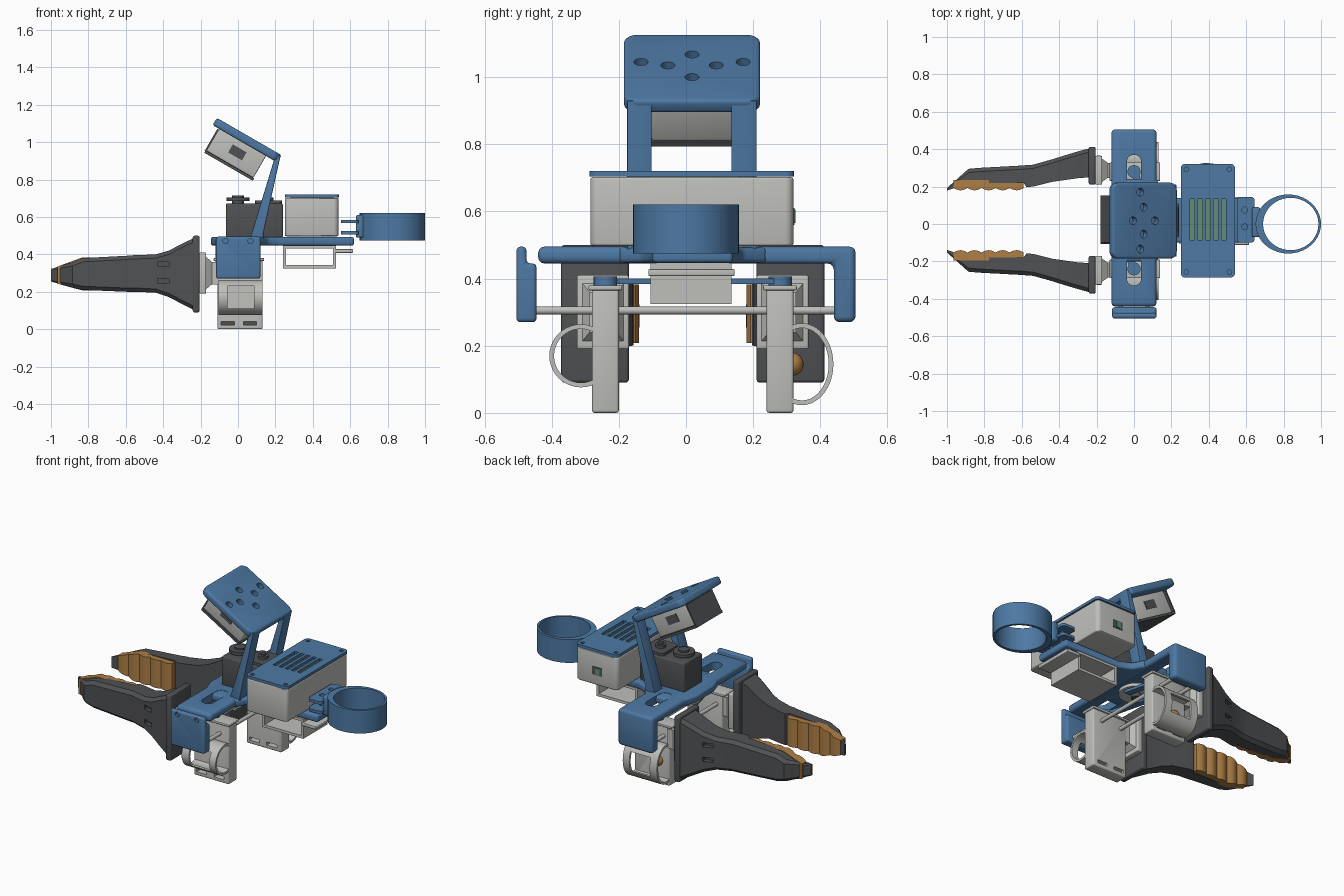
import bpy, bmesh
from math import cos, sin, pi, radians
from mathutils import Matrix, Vector

cube = bpy.data.objects.get("Cube")
if cube:
    bpy.data.objects.remove(cube)


def material(name, r, g, b):
    m = bpy.data.materials.new(name)
    m.use_nodes = True
    m.diffuse_color = (r, g, b, 1)
    m.node_tree.nodes["Principled BSDF"].inputs["Base Color"].default_value = (r, g, b, 1)
    return m


BLUE = material("blue plastic", .075, .19, .37)
LIGHT = material("light grey plastic", .52, .52, .5)
DARK = material("dark grey plastic", .08, .083, .088)
ORANGE = material("orange rubber", .42, .21, .06)
GREEN = material("circuit green", .13, .27, .18)
MID = .02          # the hands mirror about this y
parts = []


# --- helpers ---
def bake(obj):
    graph = bpy.context.evaluated_depsgraph_get()
    mesh = bpy.data.meshes.new_from_object(obj.evaluated_get(graph))
    obj.modifiers.clear()
    obj.data = mesh


def finish(name, bm, mat, bevel=0, frame=None):
    bmesh.ops.recalc_face_normals(bm, faces=bm.faces)
    if frame:
        bm.transform(frame)
    mesh = bpy.data.meshes.new(name)
    bm.to_mesh(mesh)
    bm.free()
    mesh.materials.append(mat)
    obj = bpy.data.objects.new(name, mesh)
    bpy.context.collection.objects.link(obj)
    if bevel:
        mod = obj.modifiers.new("round", "BEVEL")
        mod.width, mod.segments, mod.limit_method = bevel, 3, "ANGLE"
        bake(obj)
    parts.append(obj)
    return obj


def along(axis, p, q, t):
    return {"x": (t, p, q), "y": (p, t, q), "z": (p, q, t)}[axis]


def loft(name, rings, mat, closed=False, **kw):
    """Skin a list of point rings; closed joins last to first, else caps ends."""
    bm = bmesh.new()
    rows = [[bm.verts.new(p) for p in ring] for ring in rings]
    n = len(rows[0])
    pairs = list(zip(rows, rows[1:])) + ([(rows[-1], rows[0])] if closed else [])
    for a, b in pairs:
        for i in range(n):
            j = (i + 1) % n
            bm.faces.new((a[i], a[j], b[j], b[i]))
    if not closed:
        bm.faces.new(rows[0])
        bm.faces.new(rows[-1])
    return finish(name, bm, mat, **kw)


def prism(name, pts, axis, a, b, mat, **kw):
    return loft(name, [[along(axis, p, q, t) for p, q in pts] for t in (a, b)], mat, **kw)


def tube(name, outer, inner, axis, a, b, mat):
    rings = [[along(axis, p, q, t) for p, q in pts]
             for pts, t in ((outer, a), (outer, b), (inner, b), (inner, a))]
    return loft(name, rings, mat, closed=True)


def rect(x0, x1, y0, y1, r=0.0):
    """Rectangle outline, with round corners if r is set."""
    if not r:
        return [(x0, y0), (x1, y0), (x1, y1), (x0, y1)]
    corners = ((x1 - r, y1 - r), (x0 + r, y1 - r), (x0 + r, y0 + r), (x1 - r, y0 + r))
    return [(cx + r * cos((k + i / 6) * pi / 2), cy + r * sin((k + i / 6) * pi / 2))
            for k, (cx, cy) in enumerate(corners) for i in range(7)]


def oval(cx, cy, rx, ry, n=40):
    return [(cx + rx * cos(2 * pi * i / n), cy + ry * sin(2 * pi * i / n)) for i in range(n)]


def box(name, x, y, z, mat, r=0.0, **kw):
    return prism(name, rect(*x, *y, r), "z", *z, mat, **kw)


def cut(obj, cutters):
    for c in cutters:
        mod = obj.modifiers.new("cut", "BOOLEAN")
        mod.operation, mod.object, mod.solver = "DIFFERENCE", c, "EXACT"
    bake(obj)
    for c in cutters:
        parts.remove(c)
        bpy.data.objects.remove(c)


# --- crossbar with one bent end, slots and a bolted end plate ---
bar_profile = [(-.44, .445), (.44, .445), (.44, .27), (.505, .27), (.505, .495), (-.44, .495)]
crossbar = prism("crossbar", bar_profile, "x", -.12, .12, BLUE, bevel=.018)
cut(crossbar, [box("slot", (-.038, .038), (MID + s * .25 - .1, MID + s * .25 + .1),
                   (.4, .6), BLUE, r=.037) for s in (-1, 1)])
end_profile = [(-.505, .27), (-.445, .27), (-.445, .445), (-.475, .445), (-.475, .495), (-.505, .495)]
end_plate = prism("end_plate", end_profile, "x", -.117, .12, BLUE, bevel=.012)
cut(end_plate, [prism("hole", oval(x, .472, .014, .014, 16), "y", -.52, -.49, BLUE)
                for x in (-.067, .067)])

# --- rear deck, flared where it meets the crossbar ---
deck = [(-.145, -.07), (-.1, -.2), (.12, -.2), (.16, -.13), (.23, -.1), (.62, -.1),
        (.62, .14), (.23, .14), (.16, .17), (.12, .24), (-.1, .24), (-.145, .11)]
prism("rear_deck", deck, "z", .447, .493, BLUE, bevel=.012)

# --- electronics box with slotted lid ---
box("electronics_box", (.25, .537), (-.285, .32), (.497, .702), LIGHT, r=.025, bevel=.008)
lid = box("box_lid", (.25, .54), (-.287, .322), (.704, .721), BLUE, r=.025)
vents = [box("vent", (x - .012, x + .012), (-.085, .135), (.69, .74), BLUE)
         for x in (.312, .354, .396, .438, .48)]
screws = [prism("hole", oval(x, y, .012, .012, 12), "z", .712, .74, BLUE)
          for x in (.28, .51) for y in (-.257, .292)]
cut(lid, vents + screws)
box("circuit_board", (.28, .51), (-.11, .16), (.702, .706), GREEN)
box("port_frame", (.355, .425), (.318, .323), (.56, .61), DARK)
box("port_board", (.37, .4), (.321, .326), (.565, .605), GREEN)

# --- open tray under the deck ---
tube("battery_tray", rect(.24, .525, .325, .447), rect(.257, .508, .342, .432), "y", -.105, .135, LIGHT)
box("tray_lip", (.52, .615), (-.112, .145), (.408, .428), LIGHT, bevel=.004)

# --- cup ring with its two mounting tabs ---
tube("cup_ring", oval(.825, 0, .175, .158), oval(.838, 0, .148, .14), "z", .475, .62, BLUE)
for name, z in (("upper_tab", .567), ("lower_tab", .507)):
    tab = box(name, (.55, .645), (-.1, .145), (z, z + .017), BLUE, r=.02)
    cut(tab, [prism("hole", oval(.592, y, .016, .016, 16), "z", z - .02, z + .05, BLUE)
              for y in (-.015, .075)])
box("ring_neck", (.63, .675), (-.07, .09), (.49, .61), BLUE, bevel=.01)

# --- servo on top of the crossbar ---
box("servo_body", (-.065, .24), (-.07, .11), (.49, .672), DARK, bevel=.008)
box("servo_cap", (.09, .235), (-.06, .1), (.67, .688), DARK, r=.02)
for name, x, r in (("servo_horn", 0, .062), ("servo_gear", .16, .03)):
    prism(name, oval(x, MID, r, r, 24), "z", .685, .705, DARK)
    prism(name + "_shaft", oval(x, MID, r / 2, r / 2, 16), "z", .66, .715, DARK)

# --- struts carrying the camera head ---
for name, y0, y1 in (("right_strut", -.175, -.102), ("left_strut", .135, .21)):
    prism(name, [(.06, .47), (.135, .47), (.135, .51), (.228, .93), (.2, .93)], "y", y0, y1, BLUE, bevel=.004)

# --- tilted camera head ---
HEAD = Matrix.Translation((.06, .018, 1.03)) @ Matrix.Rotation(radians(30), 4, "Y")
head = box("head_plate", (-.2, .2), (-.203, .203), (-.045, 0), BLUE, r=.04, bevel=.012, frame=HEAD)
spots = [(-.075, 0), (.06, 0)] + [(-.01, s * .072) for s in (-1, 1)] + [(-.03, s * .152) for s in (-1, 1)]
cut(head, [prism("hole", oval(u, v, .021, .021, 20), "z", -.035, .05, BLUE, frame=HEAD) for u, v in spots])
box("camera_body", (-.16, .13), (-.12, .12), (-.18, -.04), LIGHT, bevel=.006, frame=HEAD)
box("camera_base", (-.165, .135), (-.125, .135), (-.195, -.18), DARK, frame=HEAD)
box("camera_face", (-.168, -.159), (-.118, .135), (-.185, -.05), DARK, frame=HEAD)
for s in (-1, 1):
    box("camera_port", (-.055, .03), (s * .12 - .003, s * .12 + .003), (-.13, -.08), DARK, frame=HEAD)

# --- guide rods and drive linkage under the crossbar ---
for x in (-.07, .07):
    prism("guide_rod", oval(x, .305, .012, .012, 16), "y", -.47, .46, LIGHT)
prism("drive_disc", oval(0, MID, .1, .1, 32), "z", .405, .425, LIGHT)
prism("drive_shaft", oval(0, MID, .03, .03, 20), "z", .38, .46, DARK)
for s in (-1, 1):
    link = [(s * .07 - .02, MID), (s * .07 + .02, MID), (.02, MID + s * .28), (-.02, MID + s * .28)]
    prism("drive_link", link, "z", .384, .4, BLUE)
    prism("link_joint", oval(0, MID + s * .26, .035, .035, 20), "z", .378, .406, BLUE)


# --- hands: carriage, wrist, finger and pad, one per side ---
def span(s, a, b):
    return tuple(sorted((MID + s * a, MID + s * b)))


def section(s, x, inner, outer, z0, z1):
    """Upright cross-section with chamfered outer corners."""
    c = min(.02, (outer - inner) / 3)
    shape = [(inner, z0), (outer - c, z0), (outer, z0 + c),
             (outer, z1 - c), (outer - c, z1), (inner, z1)]
    return [(x, MID + s * d, z) for d, z in shape]


finger_rows = [(-1, .158, .172, .255, .322), (-.885, .2, .275, .222, .358),
               (-.83, .2, .28, .21, .38), (-.59, .2, .293, .2, .393),
               (-.575, .177, .295, .2, .395), (-.54, .18, .297, .2, .396),
               (-.44, .205, .325, .195, .4), (-.37, .215, .347, .172, .42),
               (-.3, .225, .368, .135, .457), (-.23, .23, .387, .1, .49)]

for s, side in ((-1, "right"), (1, "left")):
    finger = loft(side + "_finger", [section(s, *row) for row in finger_rows], DARK)
    cut(finger, [box("slot", (-.43, -.37), span(s, .31, .4), (z, z + .025), DARK) for z in (.245, .335)])
    box(side + "_finger_flange", (-.242, -.205), span(s, .19, .392), (.09, .5), DARK, bevel=.01)

    # ribbed gripping pad
    pad_rows = []
    for i in range(41):
        x = -.965 + .375 * i / 40
        taper = max(0, min(1, (x + .965) / .13))
        wave = .172 - .012 * abs(sin(pi * 5 * i / 40))
        pad_rows.append([(x, MID + s * d, z) for d, z in
                         ((wave, .243 - .035 * taper), (.215, .243 - .035 * taper),
                          (.215, .335 + .048 * taper), (wave, .335 + .048 * taper))])
    loft(side + "_grip_pad", pad_rows, ORANGE)

    # wrist bracket
    box(side + "_wrist_plate", (-.206, -.17), span(s, .19, .345), (.19, .41), LIGHT, bevel=.006)
    yc = MID + s * .267
    loft(side + "_wrist_neck", [[along("x", p, q, x) for p, q in rect(yc - w, yc + w, .3 - h, .3 + h)]
                                for x, w, h in ((-.175, .065, .09), (-.14, .04, .06), (-.1, .04, .06))], LIGHT)

    # sliding carriage
    carriage = box(side + "_carriage", (-.11, .132), span(s, .22, .3), (0, .375), LIGHT, bevel=.008)
    cut(carriage, [box("slot", (x, x + .07), span(s, .15, .4), (.022, .042), LIGHT) for x in (-.09, .03)])
    box(side + "_carriage_cap", (-.13, .14), span(s, .21, .31), (.365, .38), LIGHT, bevel=.004)

    # finger loop with a window in its outer wall
    cy, cz, ry, rz = (MID + s * .333, .17, .094, .094) if s < 0 else (MID + s * .325, .145, .094, .122)
    t = .014
    loop = tube(side + "_finger_loop", oval(cy, cz, ry, rz), oval(cy, cz, ry - t, rz - t), "x", -.105, .13, LIGHT)
    cut(loop, [box("window", (-.055, .085), tuple(sorted((cy + s * .05, cy + s * .2))),
                   (cz - .06, cz + .06), LIGHT)])

# --- trigger button inside the left loop ---
bm = bmesh.new()
bmesh.ops.create_uvsphere(bm, u_segments=20, v_segments=12, radius=.035)
bm.transform(Matrix.Translation(Vector((-.03, .315, .145))))
finish("trigger_button", bm, ORANGE)

# --- smooth round surfaces, keep edges sharp ---
bpy.ops.object.select_all(action="DESELECT")
for obj in parts:
    obj.select_set(True)
bpy.context.view_layer.objects.active = parts[0]
bpy.ops.object.shade_smooth_by_angle(angle=radians(30))
